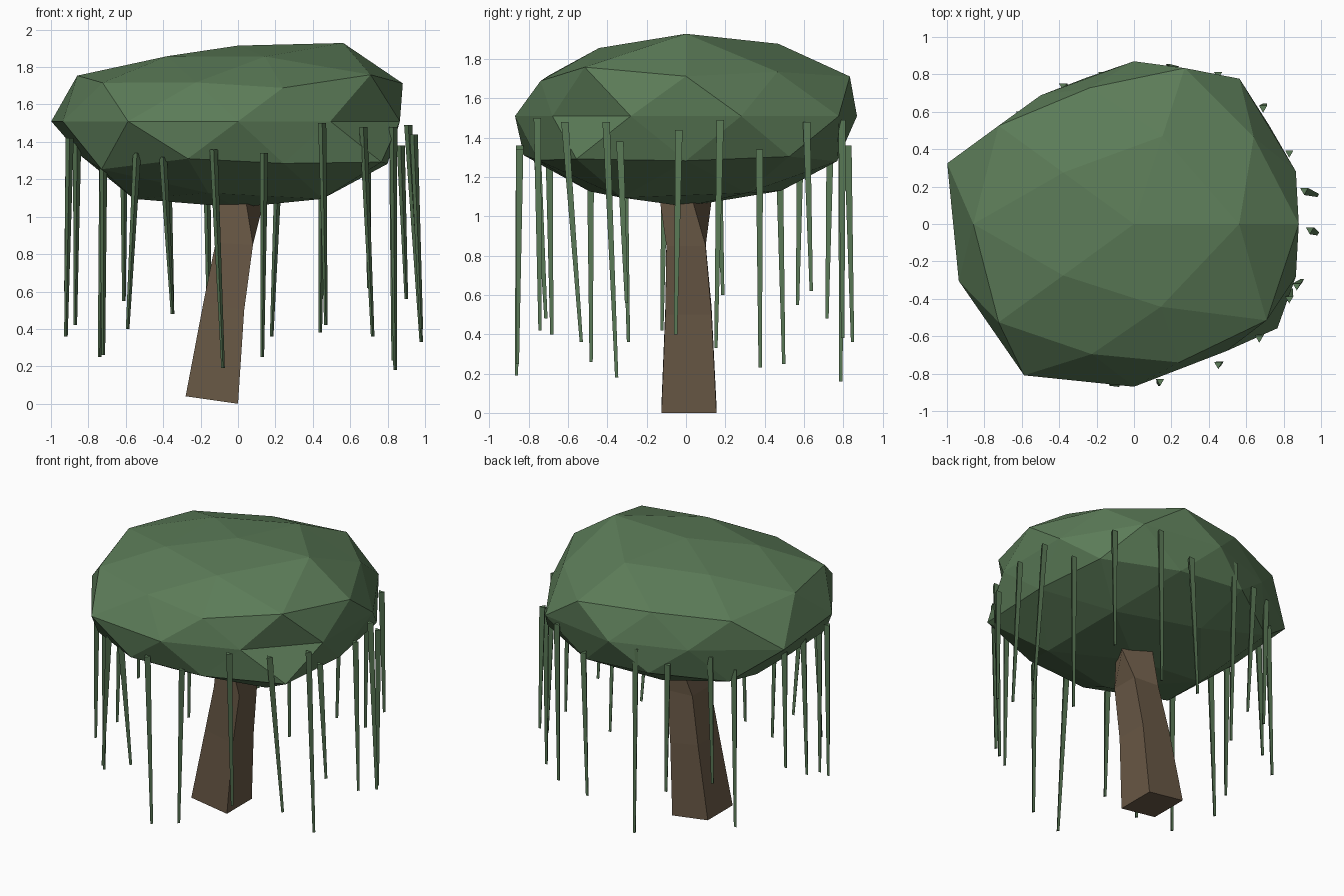
import bpy, bmesh, math
from mathutils import Vector


def material(name, color):
    m = bpy.data.materials.new(name)
    m.diffuse_color = (*color, 1)
    return m


LEAF = material("leaf green", (0.107, 0.202, 0.098))
BARK = material("bark brown", (0.140, 0.098, 0.060))


def finish(bm, name, mat):
    bmesh.ops.recalc_face_normals(bm, faces=bm.faces[:])
    mesh = bpy.data.meshes.new(name)
    bm.to_mesh(mesh)
    bm.free()
    mesh.materials.append(mat)
    bpy.context.collection.objects.link(bpy.data.objects.new(name, mesh))


def loft(bm, rings):
    """Skin a closed tube through rings of points, capped at both ends."""
    loops = [[bm.verts.new(p) for p in ring] for ring in rings]
    n = len(loops[0])
    for a, b in zip(loops, loops[1:]):
        for i in range(n):
            j = (i + 1) % n
            bm.faces.new((a[i], a[j], b[j], b[i]))
    bm.faces.new(loops[0][::-1])
    bm.faces.new(loops[-1])


# Canopy: flattened icosphere, each vertex pushed in or out (ring by ring, bottom to top)
PUSH = [1.0,
        1.0, 0.97, 1.06, 0.98, 1.06,
        0.94, 0.95, 1.0, 1.06, 0.93,
        1.0, 0.92, 0.93, 0.97, 1.06,
        0.91, 0.96, 0.87, 0.85, 1.05, 0.985, 1.0, 0.87, 0.84, 0.91,
        0.985, 0.98, 1.0, 1.0, 0.87,
        0.93, 0.9, 1.01, 0.86, 1.03,
        1.07, 0.94, 0.89, 0.89, 0.885,
        0.88]
bm = bmesh.new()
bmesh.ops.create_icosphere(bm, subdivisions=2, radius=1)
order = sorted(bm.verts, key=lambda v: (
    round(v.co.z, 2), round(math.degrees(math.atan2(v.co.y, v.co.x))) % 360))
for v, f in zip(order, PUSH):
    v.co = Vector((v.co.x * f, v.co.y * f, 1.51 + v.co.z * f * 0.46))
finish(bm, "canopy", LEAF)

# Trunk: leaning square tube (x min, x max, y min, y max, z left, z right, twist)
SECTIONS = [(-0.28, 0.0, -0.125, 0.155, 0.04, 0.0, 0),
            (-0.185, 0.033, -0.105, 0.13, 0.54, 0.50, 0),
            (-0.12, 0.08, -0.10, 0.10, 0.86, 0.85, 0),
            (-0.10, 0.10, -0.095, 0.095, 1.08, 1.06, -27),
            (-0.09, 0.10, -0.09, 0.09, 1.20, 1.20, -32)]


def square(x0, x1, y0, y1, zl, zr, twist):
    c, s = math.cos(math.radians(twist)), math.sin(math.radians(twist))
    cx, cy = (x0 + x1) / 2, (y0 + y1) / 2
    corners = [(x0, y0, zl), (x1, y0, zr), (x1, y1, zr), (x0, y1, zl)]
    return [(cx + (x - cx) * c - (y - cy) * s,
             cy + (x - cx) * s + (y - cy) * c, z) for x, y, z in corners]


bm = bmesh.new()
loft(bm, [square(*s) for s in SECTIONS])
finish(bm, "trunk", BARK)

# Hanging strands: top x, y, z, then tip x, y, z
STRANDS = [(-0.13, -0.84, 1.36, -0.08, -0.86, 0.19), (0.14, -0.84, 1.34, 0.13, -0.855, 0.25),
           (0.45, -0.75, 1.50, 0.47, -0.74, 0.42), (0.67, -0.61, 1.48, 0.72, -0.53, 0.36),
           (0.83, -0.40, 1.48, 0.84, -0.35, 0.18), (0.87, -0.33, 1.38, 0.90, -0.30, 0.56),
           (0.94, -0.03, 1.44, 0.98, -0.05, 0.40), (0.91, 0.18, 1.49, 0.98, 0.155, 0.33),
           (0.83, 0.38, 1.34, 0.83, 0.38, 0.23), (0.69, 0.62, 1.48, 0.70, 0.64, 0.62),
           (0.45, 0.80, 1.49, 0.44, 0.80, 0.38), (0.22, 0.83, 1.36, 0.18, 0.85, 0.36),
           (-0.17, 0.80, 1.48, -0.15, 0.79, 0.16), (-0.38, 0.74, 1.40, -0.35, 0.72, 0.48),
           (-0.61, 0.59, 1.46, -0.61, 0.57, 0.55), (-0.72, 0.48, 1.36, -0.74, 0.50, 0.25),
           (-0.90, 0.17, 1.42, -0.92, 0.19, 0.60), (-0.86, -0.10, 1.40, -0.87, -0.12, 0.42),
           (-0.90, -0.31, 1.42, -0.92, -0.29, 0.36), (-0.72, -0.48, 1.36, -0.72, -0.48, 0.26),
           (-0.54, -0.69, 1.34, -0.59, -0.68, 0.40), (-0.40, -0.75, 1.32, -0.35, -0.71, 0.48)]


def triangle(x, y, z, r):
    return [(x + r * math.cos(math.radians(a)), y + r * math.sin(math.radians(a)), z)
            for a in (-90, 30, 150)]


bm = bmesh.new()
for tx, ty, tz, bx, by, bz in STRANDS:
    loft(bm, [triangle(bx, by, bz, 0.011), triangle(tx, ty, tz, 0.025)])
finish(bm, "hanging_strands", LEAF)
